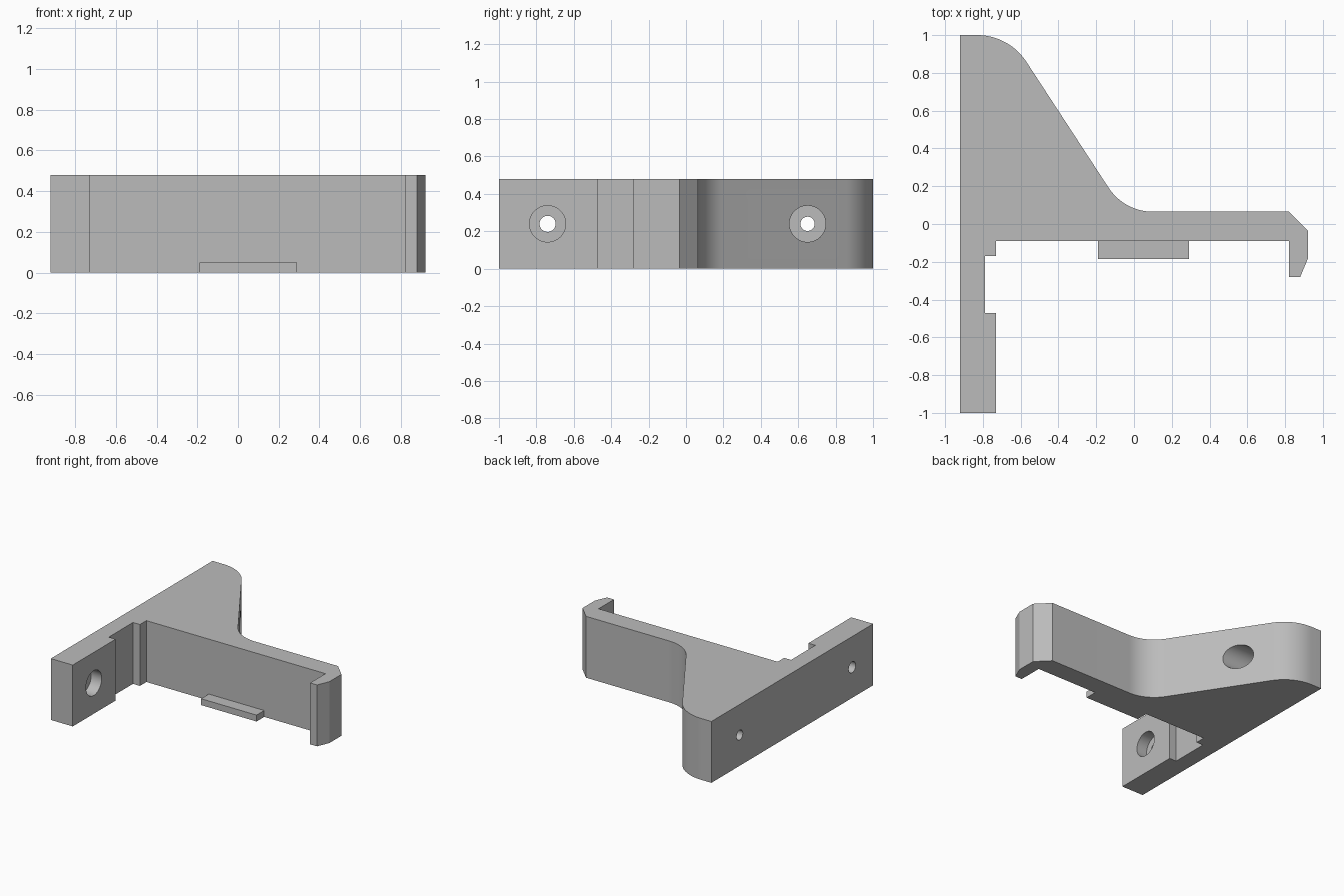
import bpy, bmesh, math
from mathutils import Matrix

if "Cube" in bpy.data.objects:
    bpy.data.objects.remove(bpy.data.objects["Cube"])

HEIGHT = 0.48
grey = bpy.data.materials.new("plain grey")
grey.diffuse_color = (0.5, 0.5, 0.5, 1)
grey.use_nodes = True
grey.node_tree.nodes["Principled BSDF"].inputs["Base Color"].default_value = grey.diffuse_color


def arc(cx, cy, r, a0, a1, n=14):
    """Points on an arc, angles in degrees."""
    angles = [math.radians(a0 + (a1 - a0) * i / n) for i in range(n + 1)]
    return [(cx + r * math.cos(a), cy + r * math.sin(a)) for a in angles]


def finish(name, bm):
    bmesh.ops.recalc_face_normals(bm, faces=bm.faces)
    mesh = bpy.data.meshes.new(name)
    bm.to_mesh(mesh)
    bm.free()
    mesh.materials.append(grey)
    ob = bpy.data.objects.new(name, mesh)
    bpy.context.collection.objects.link(ob)
    return ob


def extrude(name, outline, height):
    bm = bmesh.new()
    face = bm.faces.new([bm.verts.new((x, y, 0)) for x, y in outline])
    top = bmesh.ops.extrude_face_region(bm, geom=[face])["geom"]
    verts = [g for g in top if isinstance(g, bmesh.types.BMVert)]
    bmesh.ops.translate(bm, verts=verts, vec=(0, 0, height))
    return finish(name, bm)


def drill(target, name, y, r, x0, x1):
    """Cut a round hole along x."""
    bm = bmesh.new()
    place = Matrix.Translation(((x0 + x1) / 2, y, HEIGHT / 2)) @ Matrix.Rotation(math.pi / 2, 4, 'Y')
    bmesh.ops.create_cone(bm, cap_ends=True, segments=48, radius1=r, radius2=r,
                          depth=x1 - x0, matrix=place)
    cutter = finish(name, bm)
    cutter.hide_render = True
    cutter.hide_set(True)
    mod = target.modifiers.new(name, 'BOOLEAN')
    mod.operation = 'DIFFERENCE'
    mod.solver = 'EXACT'
    mod.object = cutter


# Bracket: wall plate, curved gusset, arm and hooked end in one profile
outline = [(-0.92, 1.0)]
outline += arc(-0.83, 0.69, 0.31, 90, 33)
outline += arc(0.10, 0.345, 0.28, 213, 270)
outline += [(0.82, 0.065), (0.92, -0.035), (0.92, -0.185), (0.88, -0.28),
            (0.82, -0.28), (0.82, -0.09), (-0.73, -0.09), (-0.73, -0.17),
            (-0.79, -0.17), (-0.79, -0.47), (-0.73, -0.47), (-0.73, -1.0),
            (-0.92, -1.0)]
bracket = extrude("bracket", outline, HEIGHT)

# Screw holes with wide recesses for the heads
for label, y, r in (("front", -0.74, 0.043), ("back", 0.65, 0.038)):
    drill(bracket, label + "_screw_hole", y, r, -1.0, -0.7)
    drill(bracket, label + "_head_recess", y, 0.097, -0.82, 0.3)

# Bake the holes, then smooth the curved faces
bpy.context.view_layer.objects.active = bracket
bracket.select_set(True)
for mod in list(bracket.modifiers):
    bpy.ops.object.modifier_apply(modifier=mod.name)
bpy.ops.object.shade_smooth_by_angle(angle=math.radians(20))

# Small ledge at the bottom of the arm
extrude("ledge", [(-0.19, -0.185), (0.29, -0.185), (0.29, -0.08), (-0.19, -0.08)], 0.05)
